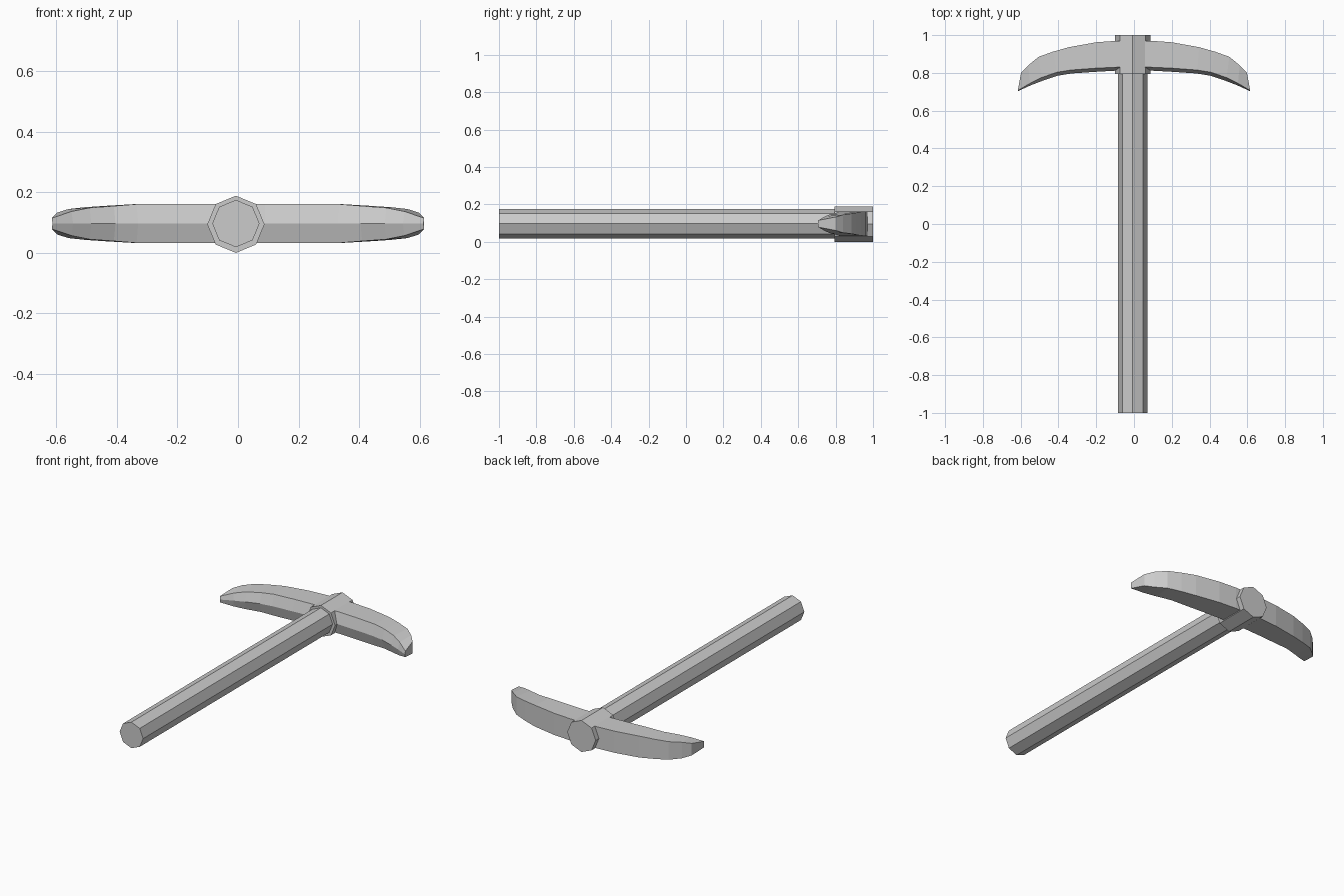
import bpy, bmesh, math
from mathutils import Vector

if "Cube" in bpy.data.objects:
    bpy.data.objects.remove(bpy.data.objects["Cube"])

ZC = 0.097   # height of the tool's axis


def finish(bm, name):
    bmesh.ops.recalc_face_normals(bm, faces=bm.faces)
    mesh = bpy.data.meshes.new(name)
    bm.to_mesh(mesh)
    bm.free()
    obj = bpy.data.objects.new(name, mesh)
    bpy.context.collection.objects.link(obj)
    return obj


def loft(rings, name):
    """Skin a list of closed rings and cap both ends."""
    bm = bmesh.new()
    loops = [[bm.verts.new(p) for p in ring] for ring in rings]
    n = len(loops[0])
    for a, b in zip(loops, loops[1:]):
        for i in range(n):
            j = (i + 1) % n
            bm.faces.new((a[i], a[j], b[j], b[i]))
    bm.faces.new(loops[0])
    bm.faces.new(loops[-1])
    return finish(bm, name)


def octagon_bar(name, radius, y0, y1, x=-0.007, zc=ZC):
    def ring(y):
        return [Vector((x + radius * math.sin(k * math.pi / 4), y,
                        zc + radius * math.cos(k * math.pi / 4))) for k in range(8)]
    return loft([ring(y0), ring(y1)], name)


# Handle and the collar that holds the head
octagon_bar("handle", 0.078, -1.0, 0.9)
octagon_bar("collar", 0.0945, 0.795, 1.0, zc=0.0945)

# Pick head: outer edge (x, y), inner edge (x, y), inner ridge (x, y), half heights
half = [
    ((0.09, 0.970), (0.09, 0.830), (0.09, 0.812), 0.065, 0.065),
    ((0.20, 0.962), (0.20, 0.825), (0.20, 0.806), 0.065, 0.065),
    ((0.345, 0.936), (0.335, 0.815), (0.33, 0.797), 0.064, 0.064),
    ((0.43, 0.912), (0.41, 0.803), (0.405, 0.785), 0.059, 0.058),
    ((0.505, 0.885), (0.49, 0.775), (0.485, 0.758), 0.054, 0.052),
    ((0.56, 0.840), (0.55, 0.745), (0.545, 0.735), 0.048, 0.040),
    ((0.598, 0.800), (0.615, 0.707), (0.613, 0.704), 0.036, 0.018),
]


def section(station, side):
    o, i, r, ho, hi = station
    return [Vector((side * p[0], p[1], ZC + h)) for p, h in
            ((o, ho), (i, hi), (r, 0), (i, -hi), (o, -ho))]


rings = [section(s, -1) for s in reversed(half)] + [section(s, 1) for s in half]
loft(rings, "pick_head")
